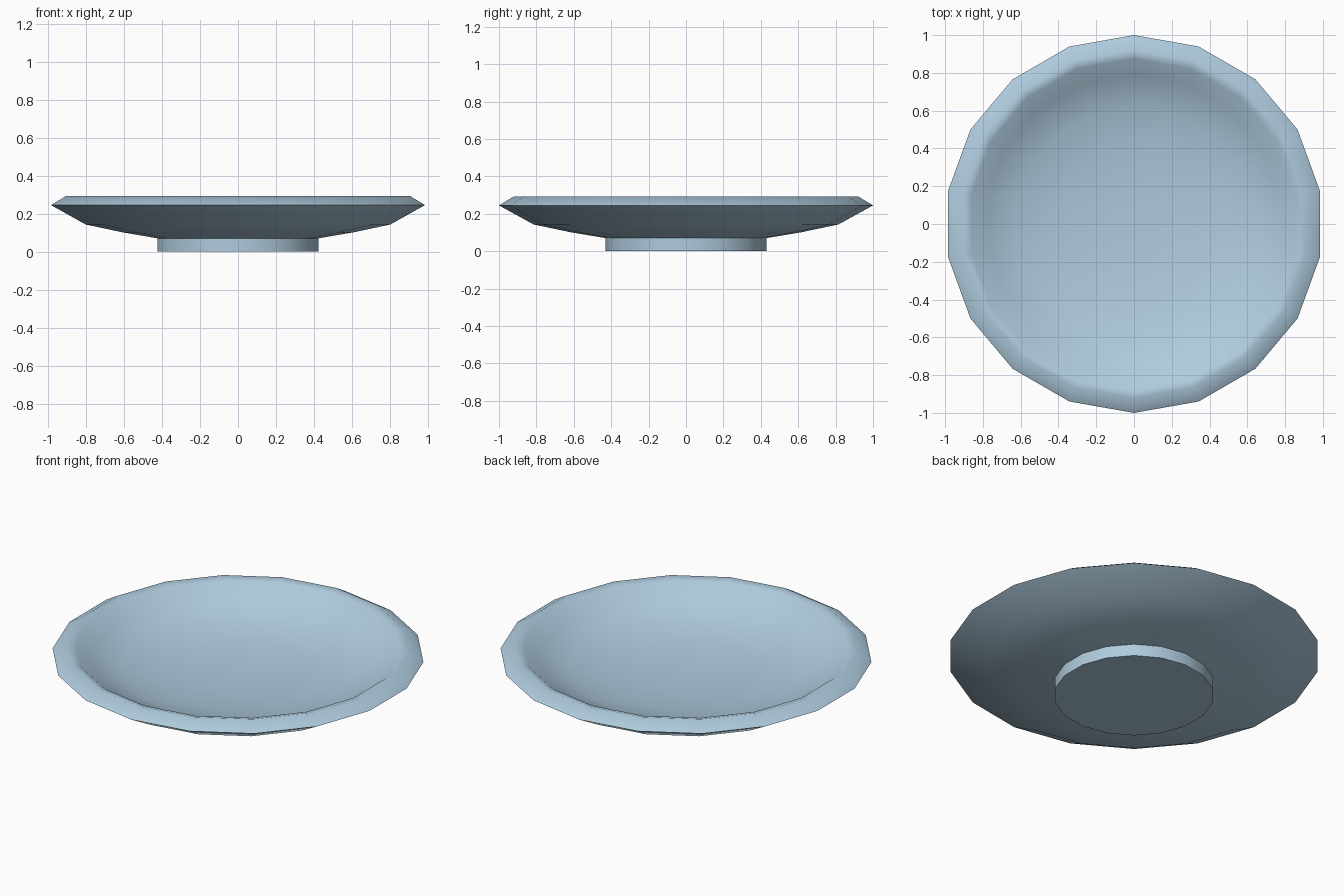
import bpy, bmesh, math

if "Cube" in bpy.data.objects:
    bpy.data.objects.remove(bpy.data.objects["Cube"])

SIDES = 18

mat = bpy.data.materials.new("pale_blue_glaze")
mat.diffuse_color = (0.43, 0.60, 0.73, 1)
mat.use_nodes = True
mat.node_tree.nodes["Principled BSDF"].inputs["Base Color"].default_value = mat.diffuse_color


def lathe(name, profile):
    """Revolve (radius, z) points; radius 0 makes a pole."""
    bm = bmesh.new()
    rings = []
    for r, z in profile:
        if r == 0:
            rings.append([bm.verts.new((0, 0, z))] * SIDES)
        else:
            rings.append([bm.verts.new((r * math.cos(a), r * math.sin(a), z))
                          for a in (math.pi / 2 + math.tau * i / SIDES for i in range(SIDES))])
    for lo, hi in zip(rings, rings[1:]):
        for i in range(SIDES):
            j = (i + 1) % SIDES
            bm.faces.new(list(dict.fromkeys((lo[i], lo[j], hi[j], hi[i]))))
    bmesh.ops.recalc_face_normals(bm, faces=bm.faces)
    me = bpy.data.meshes.new(name)
    bm.to_mesh(me)
    bm.free()
    me.materials.append(mat)
    ob = bpy.data.objects.new(name, me)
    bpy.context.collection.objects.link(ob)
    bpy.context.view_layer.objects.active = ob
    ob.select_set(True)
    bpy.ops.object.shade_smooth_by_angle(angle=math.radians(50))
    ob.select_set(False)


# Dish: foot, outer wall, sharp rim, rounded lip and inner bowl in one profile
lathe("plate", [
    (0, 0), (0.43, 0), (0.43, 0.07), (0.62, 0.102), (0.815, 0.143),
    (1.0, 0.245), (0.92, 0.293), (0.875, 0.28), (0.79, 0.215),
    (0.62, 0.155), (0.43, 0.12), (0.2, 0.105), (0, 0.10),
])
